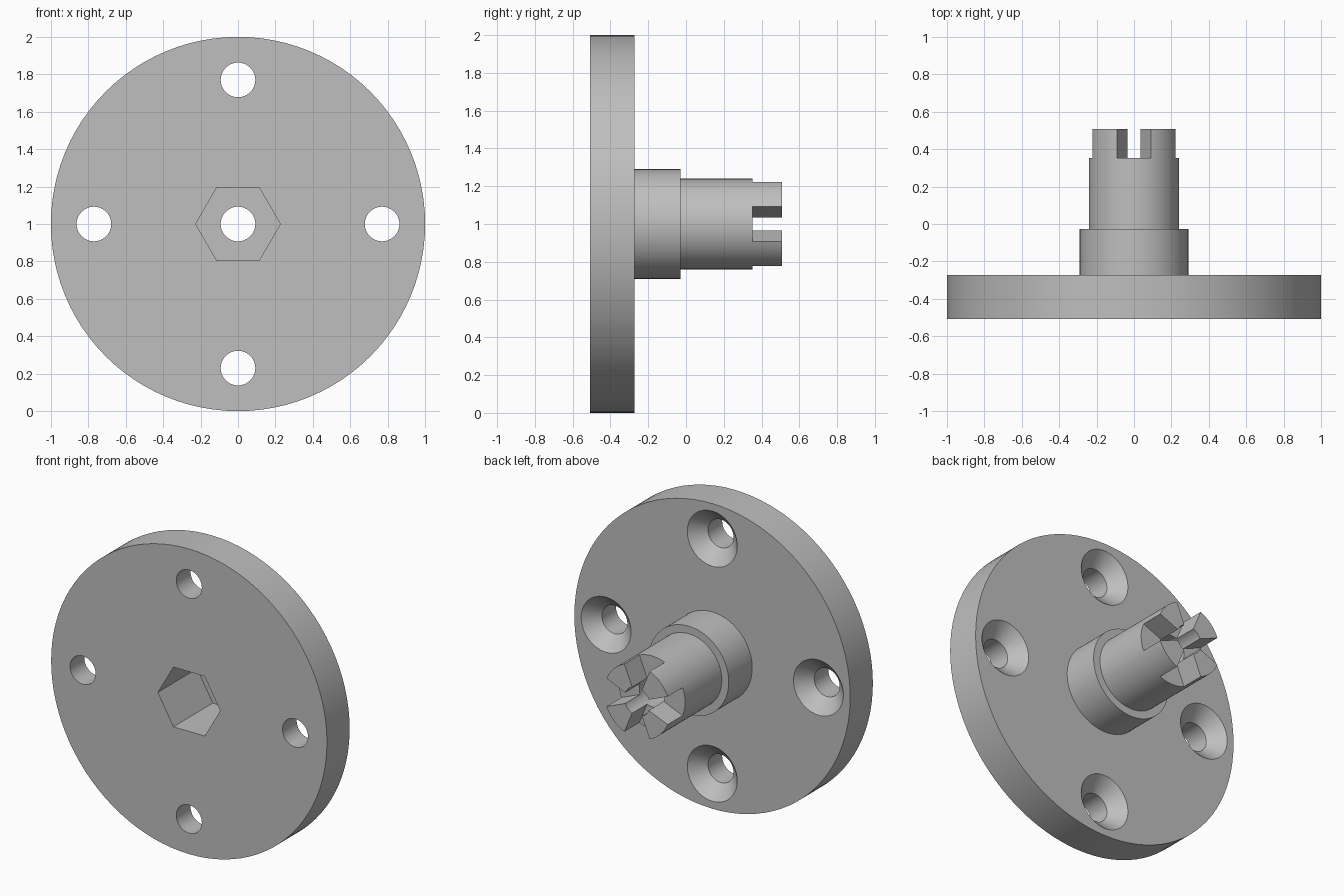
import bpy, bmesh
from math import sin, cos, pi

cube = bpy.data.objects.get("Cube")
if cube:
    bpy.data.objects.remove(cube, do_unlink=True)

SEGMENTS = 96
FRONT, BACK = -0.507, 0.507
FLANGE_BACK, COLLAR_BACK, SLOT_FLOOR = -0.272, -0.028, 0.352
BORE = 0.0925

steel = bpy.data.materials.new("grey_steel")
steel.use_nodes = True
grey = (0.52, 0.52, 0.52, 1)
steel.diffuse_color = grey
steel.node_tree.nodes["Principled BSDF"].inputs["Base Color"].default_value = grey


def circle(radius, y, x=0, z=1, count=SEGMENTS):
    """Ring of points around an axis parallel to y."""
    return [(x + radius * cos(2 * pi * i / count), y, z + radius * sin(2 * pi * i / count))
            for i in range(count)]


def loft(name, rings):
    """Closed solid skinned through rings of equal length."""
    bm = bmesh.new()
    loops = [[bm.verts.new(p) for p in ring] for ring in rings]
    n = len(rings[0])
    for a, b in zip(loops, loops[1:]):
        for i in range(n):
            j = (i + 1) % n
            bm.faces.new((a[i], a[j], b[j], b[i]))
    bm.faces.new(loops[0])
    bm.faces.new(loops[-1])
    bmesh.ops.recalc_face_normals(bm, faces=bm.faces)
    mesh = bpy.data.meshes.new(name)
    bm.to_mesh(mesh)
    bm.free()
    mesh.materials.append(steel)
    obj = bpy.data.objects.new(name, mesh)
    bpy.context.collection.objects.link(obj)
    return obj


def wedge(angle, y):
    """Outline of a radial slot one eighth of a turn wide."""
    corners = ((0.05, -1), (0.5, -1), (0.5, 1), (0.05, 1))
    return [(r * cos(angle + s * pi / 8), y, 1 + r * sin(angle + s * pi / 8)) for r, s in corners]


# Flange, collar and shaft turned as one stepped solid
steps = [(1.0, FRONT, FLANGE_BACK), (0.29, FLANGE_BACK, COLLAR_BACK), (0.24, COLLAR_BACK, BACK)]
hub = loft("flanged_coupling_hub", [circle(r, y) for r, a, b in steps for y in (a, b)])

# Hexagonal socket in the front and the bore through the axis
cutters = [
    loft("hex_socket_cutter", [circle(0.226, y, count=6) for y in (FRONT - 0.1, -0.1)]),
    loft("bore_cutter", [circle(BORE, y) for y in (FRONT - 0.2, BACK + 0.2)]),
]

for k in range(4):
    angle = k * pi / 2
    # Countersunk bolt hole
    x, z = 0.77 * cos(angle), 1 + 0.77 * sin(angle)
    profile = [(BORE, FRONT - 0.1), (BORE, FLANGE_BACK - 0.088),
               (0.181, FLANGE_BACK), (0.181, FLANGE_BACK + 0.1)]
    cutters.append(loft("bolt_hole_cutter", [circle(r, y, x, z, 48) for r, y in profile]))
    # Slot between two jaws of the shaft end
    cutters.append(loft("jaw_slot_cutter", [wedge(angle, y) for y in (SLOT_FLOOR, BACK + 0.1)]))

# Cut everything out of the hub
bpy.ops.object.select_all(action="DESELECT")
bpy.context.view_layer.objects.active = hub
hub.select_set(True)
for cutter in cutters:
    cutter.hide_render = True
    mod = hub.modifiers.new("cut", "BOOLEAN")
    mod.operation = "DIFFERENCE"
    mod.solver = "EXACT"
    mod.object = cutter
    bpy.ops.object.modifier_apply(modifier=mod.name)
    bpy.data.objects.remove(cutter, do_unlink=True)

bpy.ops.object.shade_smooth_by_angle(angle=pi / 7)
